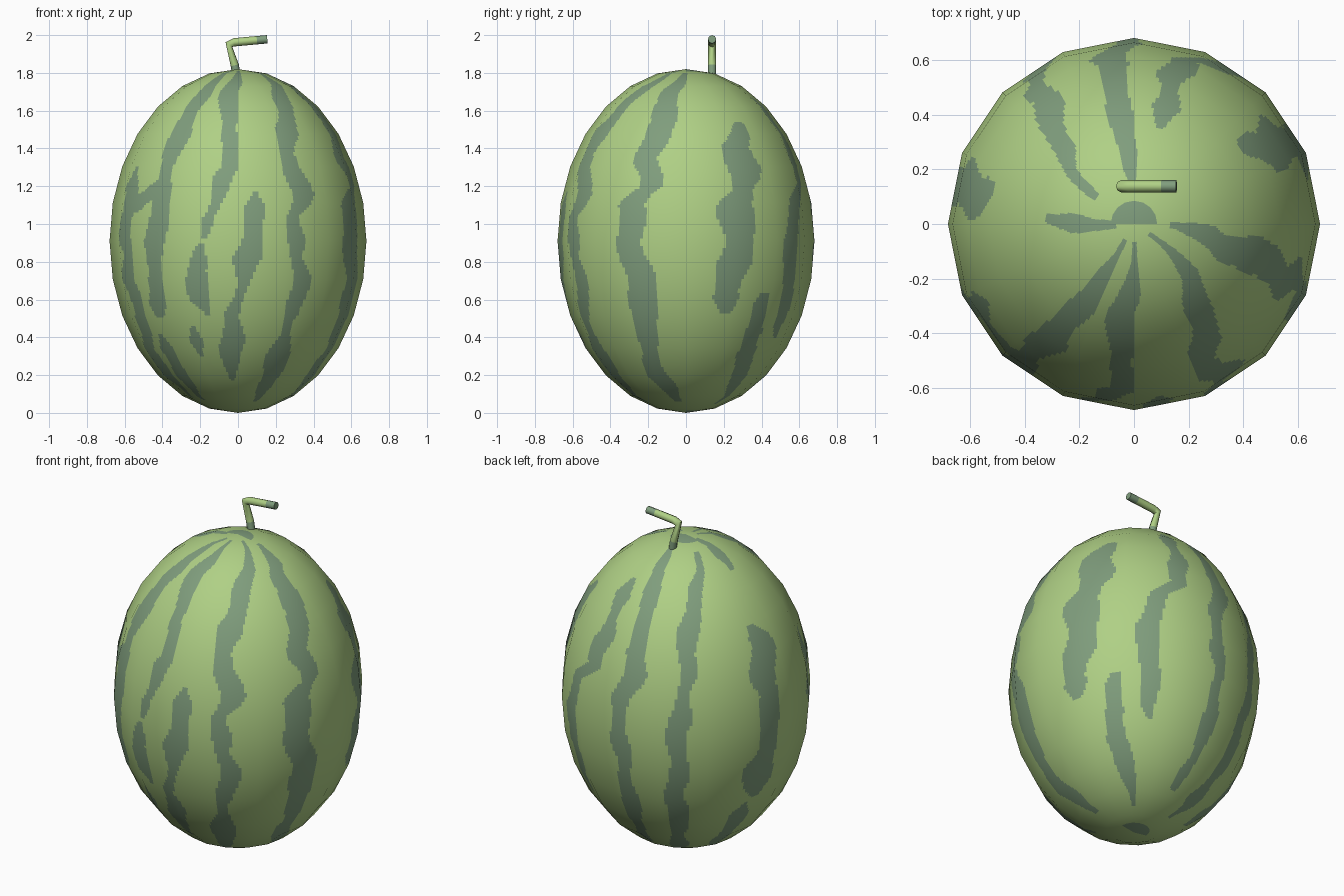
import bpy, bmesh, math
from mathutils import Vector, noise

if "Cube" in bpy.data.objects:
    bpy.data.objects.remove(bpy.data.objects["Cube"])

R, H, CZ = 0.68, 0.91, 0.91      # melon radius, half height, centre height
SEG, RINGS, SUB = 16, 14, 16     # coarse facets and cuts per facet


def material(name, rgb):
    m = bpy.data.materials.new(name)
    m.diffuse_color = (*rgb, 1)
    m.use_nodes = True
    m.node_tree.nodes["Principled BSDF"].inputs["Base Color"].default_value = m.diffuse_color
    return m


LIGHT = material("light green rind", (0.43, 0.63, 0.235))
DARK = material("dark green stripe", (0.215, 0.34, 0.205))

# Stripes: half width, then a path of (height, longitude from the front)
STRIPES = []


def stripe(half, *path):
    STRIPES.append((half, path))


stripe(.052, (1.81, 0), (1.7, -7), (1.5, -6), (1.3, -4), (1.15, -9), (1.05, -13), (.92, -16))
stripe(.055, (.9, -17), (.75, -21), (.65, -22), (.52, -16))
stripe(.05, (1.17, 8), (.9, 6), (.7, 3), (.5, -4), (.17, -4))
stripe(.055, (1.81, 55), (1.65, 38), (1.5, 31), (1.3, 28), (1.15, 32), (1.05, 27),
       (.7, 30), (.5, 27), (.3, 25), (.06, 22))
stripe(.065, (1.8, 88), (1.7, 74), (1.55, 77), (1.35, 70), (1.2, 71), (1.1, 63),
       (.9, 63), (.7, 68), (.2, 69), (.06, 78))
stripe(.085, (1.54, 125), (1.4, 119), (1.25, 122), (1.1, 115), (.8, 112), (.53, 109))
stripe(.05, (.64, 132), (.5, 129), (.3, 129), (.05, 140))
stripe(.05, (1.67, 166), (1.4, 165), (1.22, 162), (1.12, 150), (.8, 147), (.4, 149))
stripe(.05, (1.8, 183), (1.6, 187), (1.3, 187), (1, 183), (.4, 185), (.12, 180))
stripe(.055, (1.79, 235), (1.68, 225), (1.5, 218), (1.1, 212), (.7, 211), (.05, 209))
stripe(.09, (1.47, 256), (1.2, 258), (.95, 260), (.7, 252), (.47, 256))
stripe(.06, (1.81, 272), (1.7, 265))
stripe(.05, (.45, 250), (.08, 242))
stripe(.05, (1.3, 299), (1.0, 297), (.8, 298), (.55, 300), (.35, 298), (.08, 300))
stripe(.05, (1.81, 330), (1.6, 326), (1.4, 321), (1.2, 322), (1.05, 320), (.7, 317), (.5, 317))
stripe(.09, (1.22, 318), (1.06, 302))
stripe(.045, (.42, 313), (.2, 314), (.07, 316))
stripe(.035, (.46, 335), (.3, 337))


def is_dark(co):
    r = math.hypot(co.x, co.y)
    if r < 0.085 and co.y > 0:           # shrivelled spot by the stem
        return True
    lon = math.degrees(math.atan2(co.x, -co.y))
    lon += 3.0 * noise.noise(co * 6)
    wob = 1 + 0.7 * noise.noise(co * 5.5 + Vector((3, 7, 1)))
    for half, path in STRIPES:
        top, low = path[0][0], path[-1][0]
        if not low < co.z < top:
            continue
        end = min(top - co.z, co.z - low)
        width = half * wob * min(1, 0.35 + end / 0.12) * min(1, 0.5 + r)
        for (z0, a0), (z1, a1) in zip(path, path[1:]):
            if z1 <= co.z <= z0:
                a = a0 + (a1 - a0) * (z0 - co.z) / (z0 - z1)
                d = (lon - a + 180) % 360 - 180
                if abs(math.radians(d)) * r < width:
                    return True
    return False


# Melon body: coarse sphere facets, finely cut so stripes can be coloured
def corner(i, j):
    a, t = math.tau * i / SEG, -math.pi / 2 + math.pi * j / RINGS
    r = R * math.cos(t)
    return Vector((r * math.sin(a), -r * math.cos(a), CZ + H * math.sin(t)))


def surface(u, v):
    i, fu = divmod(u, SUB)
    j, fv = divmod(v, SUB)
    fu, fv = fu / SUB, fv / SUB
    j2 = min(j + 1, RINGS)
    low = corner(i, j).lerp(corner(i + 1, j), fu)
    high = corner(i, j2).lerp(corner(i + 1, j2), fu)
    return low.lerp(high, fv)


bm = bmesh.new()
nu, nv = SEG * SUB, RINGS * SUB
south, north = bm.verts.new((0, 0, CZ - H)), bm.verts.new((0, 0, CZ + H))
rows = [[bm.verts.new(surface(u, v)) for u in range(nu)] for v in range(1, nv)]
for u in range(nu):
    w = (u + 1) % nu
    bm.faces.new((south, rows[0][w], rows[0][u]))
    bm.faces.new((north, rows[-1][u], rows[-1][w]))
    for a, b in zip(rows, rows[1:]):
        bm.faces.new((a[u], a[w], b[w], b[u]))
for f in bm.faces:
    f.smooth = True
    f.material_index = int(is_dark(f.calc_center_median()))
mesh = bpy.data.meshes.new("melon_body")
bm.to_mesh(mesh)
bm.free()
mesh.materials.append(LIGHT)
mesh.materials.append(DARK)
# Smooth shading across the coarse facets
mesh.normals_split_custom_set_from_vertices(
    [Vector((v.co.x / R**2, v.co.y / R**2, (v.co.z - CZ) / H**2)).normalized()
     for v in mesh.vertices])
bpy.context.collection.objects.link(bpy.data.objects.new("melon_body", mesh))

# Bent stem: eight-sided rings swept along a short path
path = [(-.008, 1.785), (-.017, 1.84), (-.048, 1.95), (-.02, 1.962), (.10, 1.973), (.155, 1.978)]
tilt = [10, 13, 50, 83, 86, 86]         # direction of travel from vertical
tilt = [-12, -14, 35, 82, 85, 85]
dark_part = [True, False, False, False, True]
bm = bmesh.new()
rings = []
for (x, z), t in zip(path, tilt):
    t = math.radians(t)
    side = Vector((math.cos(t), 0, -math.sin(t)))
    rings.append([bm.verts.new(Vector((x, .138, z)) + .022 * (
        side * math.cos(k * math.tau / 8) + Vector((0, 1, 0)) * math.sin(k * math.tau / 8)))
        for k in range(8)])
for n, (a, b) in enumerate(zip(rings, rings[1:])):
    for k in range(8):
        f = bm.faces.new((a[k], a[(k + 1) % 8], b[(k + 1) % 8], b[k]))
        f.smooth = True
        f.material_index = int(dark_part[n])
bm.faces.new(rings[0][::-1]).material_index = 1
bm.faces.new(rings[-1]).material_index = 1
bmesh.ops.recalc_face_normals(bm, faces=bm.faces)
mesh = bpy.data.meshes.new("stem")
bm.to_mesh(mesh)
bm.free()
mesh.materials.append(LIGHT)
mesh.materials.append(DARK)
stem = bpy.data.objects.new("stem", mesh)
bpy.context.collection.objects.link(stem)
bpy.context.view_layer.objects.active = stem
stem.select_set(True)
bpy.ops.object.shade_smooth_by_angle(angle=math.radians(50))
